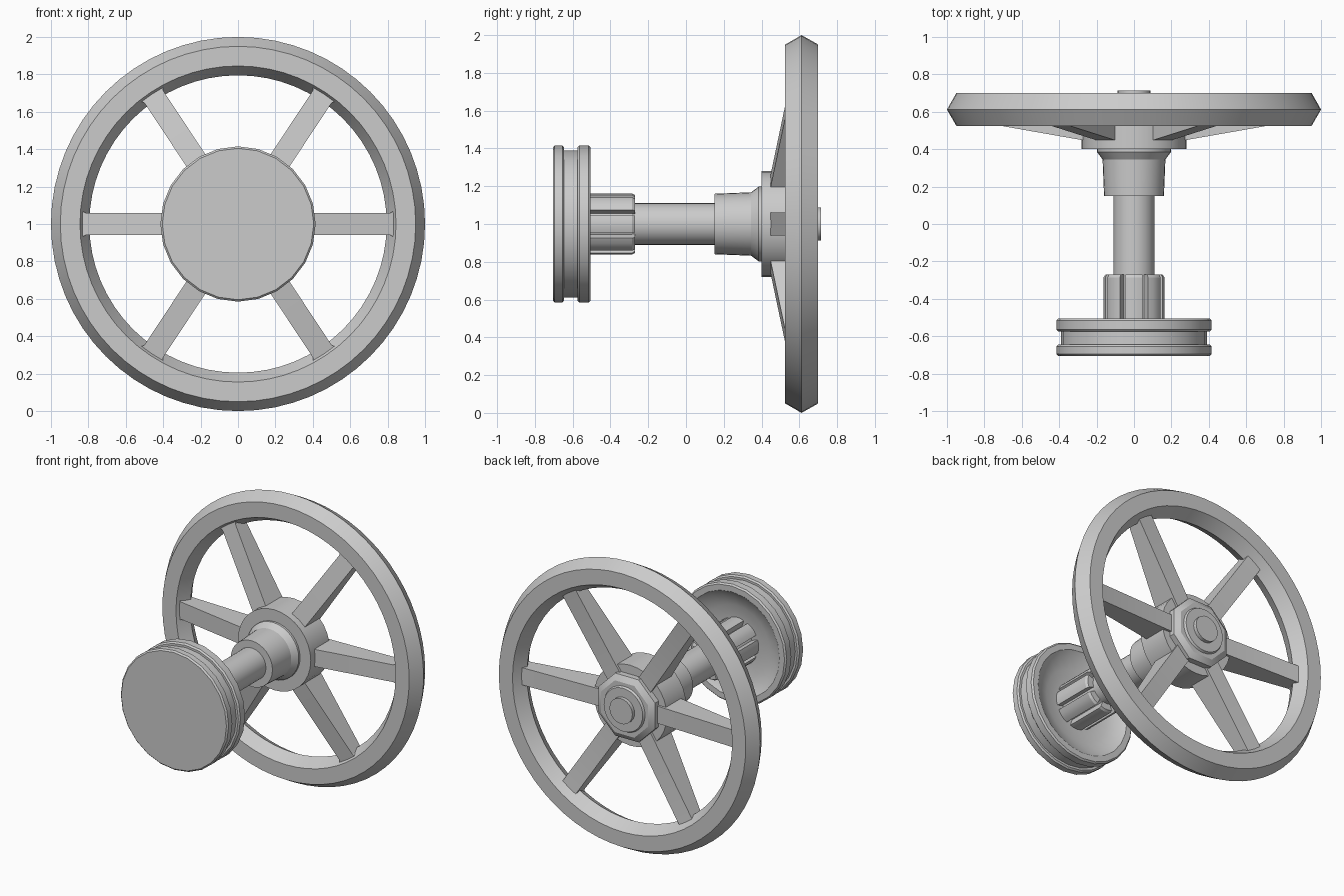
import bpy, bmesh
from math import pi, sin, cos, radians
from mathutils import Matrix

if "Cube" in bpy.data.objects:
    bpy.data.objects.remove(bpy.data.objects["Cube"])

CENTRE_Z = 1.0


def finish(name, bm, angle=30):
    bmesh.ops.remove_doubles(bm, verts=bm.verts, dist=1e-5)
    bmesh.ops.recalc_face_normals(bm, faces=bm.faces)
    me = bpy.data.meshes.new(name)
    bm.to_mesh(me)
    bm.free()
    me.shade_smooth()
    me.set_sharp_from_angle(angle=radians(angle))
    ob = bpy.data.objects.new(name, me)
    ob.location.z = CENTRE_Z
    bpy.context.collection.objects.link(ob)
    return ob


def lathe(name, profile, sides, closed=False, phase=0.0, angle=30):
    """Turn (radius, y) points around the y axis."""
    bm = bmesh.new()
    rings = []
    for i in range(sides):
        a = phase + 2 * pi * i / sides
        rings.append([bm.verts.new((r * cos(a), y, r * sin(a))) for r, y in profile])
    n = len(profile)
    for i in range(sides):
        p, q = rings[i], rings[(i + 1) % sides]
        for j in range(n if closed else n - 1):
            k = (j + 1) % n
            bm.faces.new((p[j], p[k], q[k], q[j]))
    bmesh.ops.dissolve_degenerate(bm, dist=1e-6, edges=bm.edges)
    return finish(name, bm, angle)


# hand wheel rim with a six-sided cross-section
lathe("wheel_rim", [(0.95, 0.525), (1.0, 0.612), (0.95, 0.70),
                    (0.845, 0.70), (0.795, 0.612), (0.845, 0.525)], 64, closed=True)

# hub, flared collar and the fastening at the back
lathe("wheel_hub", [(0, 0.40), (0.28, 0.40), (0.28, 0.61), (0, 0.61)], 32)
lathe("collar", [(0, 0.15), (0.16, 0.15), (0.168, 0.345), (0.198, 0.385),
                 (0.198, 0.41), (0, 0.41)], 32)
lathe("hub_nut", [(0, 0.60), (0.235, 0.60), (0.235, 0.65), (0.195, 0.675),
                  (0, 0.675)], 8, phase=pi / 8)
lathe("washer", [(0, 0.67), (0.16, 0.67), (0.15, 0.69), (0, 0.69)], 32)
lathe("bolt_end", [(0, 0.68), (0.088, 0.68), (0.088, 0.715), (0, 0.715)], 24)

# shaft
lathe("shaft", [(0, -0.60), (0.11, -0.60), (0.11, 0.45), (0, 0.45)], 32)


# tapered spokes, flared where they join the rim
def spoke(name, degrees):
    sections = [(0.20, 0.06, 0.435, 0.625), (0.815, 0.06, 0.543, 0.645),
                (0.84, 0.075, 0.548, 0.65)]  # radius, half width, front, back
    bm = bmesh.new()
    loops = [[bm.verts.new(c) for c in ((r, f, -w), (r, f, w), (r, b, w), (r, b, -w))]
             for r, w, f, b in sections]
    for p, q in zip(loops, loops[1:]):
        for j in range(4):
            k = (j + 1) % 4
            bm.faces.new((p[j], p[k], q[k], q[j]))
    bm.faces.new(loops[0])
    bm.faces.new(loops[-1])
    bmesh.ops.transform(bm, matrix=Matrix.Rotation(-radians(degrees), 4, 'Y'), verts=bm.verts)
    finish(name, bm, 10)


for i, d in enumerate((0, 56.5, 123.5, 180, 236.5, 303.5)):
    spoke(f"spoke_{i + 1}", d)

# grooved end disc with a dished back
lathe("end_disc", [(0, -0.705), (0.405, -0.705), (0.415, -0.695), (0.415, -0.655),
                   (0.405, -0.645), (0.39, -0.645), (0.39, -0.575), (0.405, -0.575),
                   (0.415, -0.565), (0.415, -0.515), (0.405, -0.505), (0.365, -0.505),
                   (0.33, -0.53), (0.25, -0.56), (0.14, -0.57), (0, -0.57)], 24, angle=35)

# splined sleeve: eight ribs separated by narrow slots
bm = bmesh.new()
outline = []
for i in range(8):
    mid = i * pi / 4
    for r, off in ((0.112, -16), (0.16, -17), (0.163, -6), (0.163, 6), (0.16, 17), (0.112, 16)):
        a = mid + radians(off)
        outline.append((r * cos(a), r * sin(a)))
levels = [(1.0, -0.59), (1.0, -0.285), (0.94, -0.27)]
rings = [[bm.verts.new((x * s, y, z * s)) for x, z in outline] for s, y in levels]
for p, q in zip(rings, rings[1:]):
    for j in range(len(outline)):
        k = (j + 1) % len(outline)
        bm.faces.new((p[j], p[k], q[k], q[j]))
bm.faces.new(rings[0])
bm.faces.new(rings[-1])
finish("splined_sleeve", bm)
